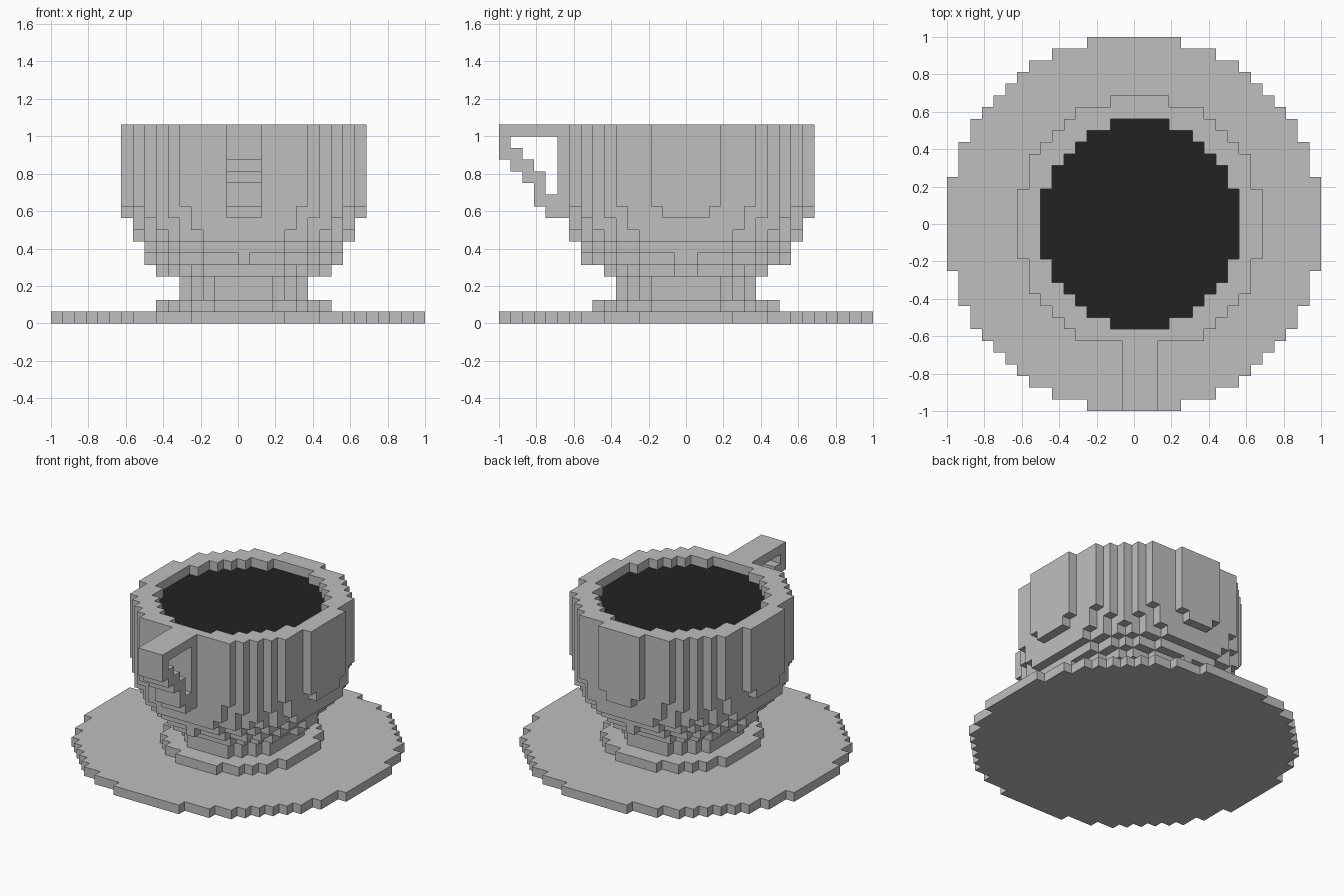
import bpy
import bmesh

V = 1 / 16  # edge length of one block

cube = bpy.data.objects.get("Cube")
if cube:
    bpy.data.objects.remove(cube, do_unlink=True)


def material(name, value):
    mat = bpy.data.materials.new(name)
    mat.use_nodes = True
    color = (value, value, value, 1)
    mat.diffuse_color = color
    mat.node_tree.nodes["Principled BSDF"].inputs["Base Color"].default_value = color
    return mat


def disc(r2, layers, depth=99):
    """Blocks of a stepped disc one block wider in y, limited to depth rows each way."""
    return {(i, j, k) for k in layers for i in range(-16, 17) for j in range(-16, 16)
            if max(j, -1 - j) <= depth and i * i + max(j, -1 - j) ** 2 <= r2}


# Corner offsets of the positive face for each axis, counter-clockwise
FACES = {
    (1, 0, 0): ((1, 0, 0), (1, 1, 0), (1, 1, 1), (1, 0, 1)),
    (0, 1, 0): ((0, 1, 0), (0, 1, 1), (1, 1, 1), (1, 1, 0)),
    (0, 0, 1): ((0, 0, 1), (1, 0, 1), (1, 1, 1), (0, 1, 1)),
}


def build(name, blocks, mat):
    """Skin a set of blocks with outer faces and merge the flat areas."""
    bm = bmesh.new()
    corners = {}

    def corner(p):
        if p not in corners:
            corners[p] = bm.verts.new([c * V for c in p])
        return corners[p]

    for b in blocks:
        for axis, quad in FACES.items():
            for side in (1, -1):
                if tuple(c + side * a for c, a in zip(b, axis)) in blocks:
                    continue
                shift = axis if side < 0 else (0, 0, 0)
                ring = [corner(tuple(c + q - s for c, q, s in zip(b, o, shift))) for o in quad]
                bm.faces.new(ring if side > 0 else ring[::-1])
    bmesh.ops.dissolve_limit(bm, angle_limit=0.01, verts=bm.verts, edges=bm.edges)
    mesh = bpy.data.meshes.new(name)
    bm.to_mesh(mesh)
    bm.free()
    mesh.materials.append(mat)
    obj = bpy.data.objects.new(name, mesh)
    bpy.context.collection.objects.link(obj)
    return obj


china = material("grey china", 0.52)
dark = material("dark coffee", 0.016)

# Saucer, an even-width disc
saucer = {(i, j, 0) for i in range(-16, 16) for j in range(-16, 16)
          if (i + 0.5) ** 2 + (j + 0.5) ** 2 <= 256}
build("saucer", saucer, china)

# Foot and stem of the cup
build("foot", disc(54, [1]), china)
build("stem", disc(30, [2, 3]), china)

# Bowl widening layer by layer up to straight walls, with the front row trimmed
bowl = disc(49, [4], 6)
for layer, r2 in enumerate((64, 78, 92, 98, 102), start=5):
    bowl |= disc(r2, [layer])
bowl |= disc(106, range(10, 17))
bowl = {b for b in bowl if b[1] > -11}
coffee = disc(70, [15])
bowl -= coffee | disc(70, [16])
build("bowl", bowl, china)
build("coffee", coffee, dark)

# Handle: a top bar, a post on the cup and a stepped diagonal
spans = {-16: (14, 17), -15: (13, 15), -14: (12, 14), -13: (10, 13), -12: (9, 11), -11: (9, 17)}
handle = set()
for j, (low, high) in spans.items():
    handle |= {(i, j, k) for i in (-1, 0, 1) for k in {*range(low, high), 16}}
build("handle", handle, china)
